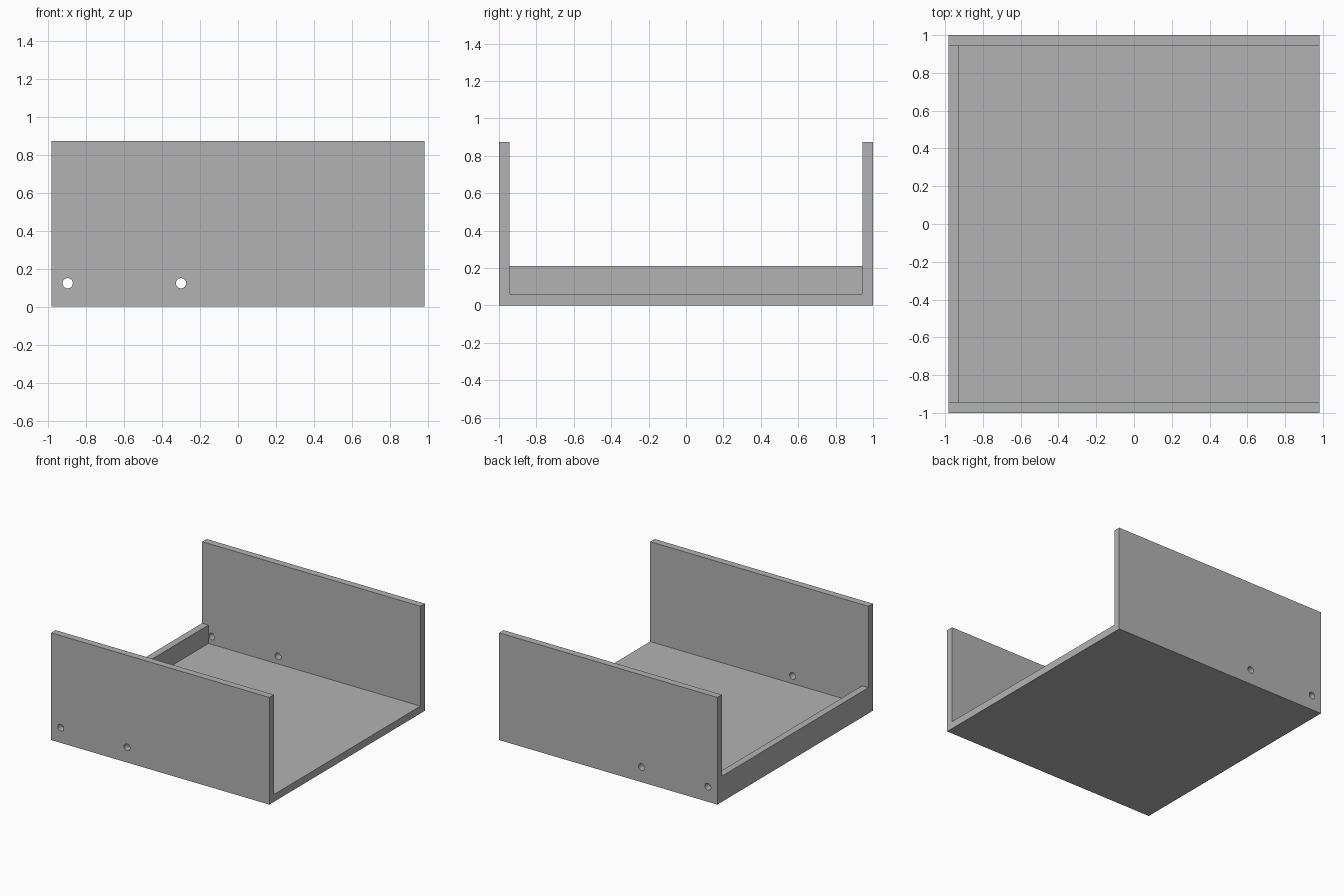
import bpy
import math

if "Cube" in bpy.data.objects:
    bpy.data.objects.remove(bpy.data.objects["Cube"], do_unlink=True)

# Overall sizes
HALF_X, HALF_Y, HEIGHT = 0.983, 1.0, 0.873
WALL, FLOOR, LIP = 0.057, 0.06, 0.21
HOLE_Z, HOLE_R = 0.123, 0.027

grey = bpy.data.materials.new("plain grey")
grey.use_nodes = True
colour = (0.45, 0.45, 0.45, 1)
grey.diffuse_color = colour
grey.node_tree.nodes["Principled BSDF"].inputs["Base Color"].default_value = colour


def box(name, low, high):
    centre = [(a + b) / 2 for a, b in zip(low, high)]
    bpy.ops.mesh.primitive_cube_add(size=1, location=centre)
    obj = bpy.context.object
    obj.name = name
    obj.scale = [b - a for a, b in zip(low, high)]
    bpy.ops.object.transform_apply(location=True, rotation=True, scale=True)
    obj.data.materials.append(grey)
    return obj


def cut(target, cutter):
    mod = target.modifiers.new(cutter.name, "BOOLEAN")
    mod.operation = "DIFFERENCE"
    mod.solver = "EXACT"
    mod.object = cutter
    bpy.context.view_layer.objects.active = target
    bpy.ops.object.modifier_apply(modifier=mod.name)
    bpy.data.objects.remove(cutter, do_unlink=True)


# Tray body: solid block hollowed out, open at one end
tray = box("tray", (-HALF_X, -HALF_Y, 0), (HALF_X, HALF_Y, HEIGHT))
inner = HALF_Y - WALL
cut(tray, box("cavity", (-HALF_X + WALL, -inner, FLOOR), (2, inner, 2)))

# Lower the end wall to a lip
cut(tray, box("lip_notch", (-2, -inner, LIP), (0, inner, 2)))

# Screw holes through both side walls
for x in (-0.897, -0.3):
    bpy.ops.mesh.primitive_cylinder_add(
        vertices=32, radius=HOLE_R, depth=3, location=(x, 0, HOLE_Z),
        rotation=(math.pi / 2, 0, 0))
    hole = bpy.context.object
    hole.name = "hole_cutter"
    hole.data.materials.append(grey)
    cut(tray, hole)

bpy.ops.object.select_all(action="DESELECT")
tray.select_set(True)
bpy.context.view_layer.objects.active = tray
bpy.ops.object.shade_smooth_by_angle(angle=math.radians(30))
